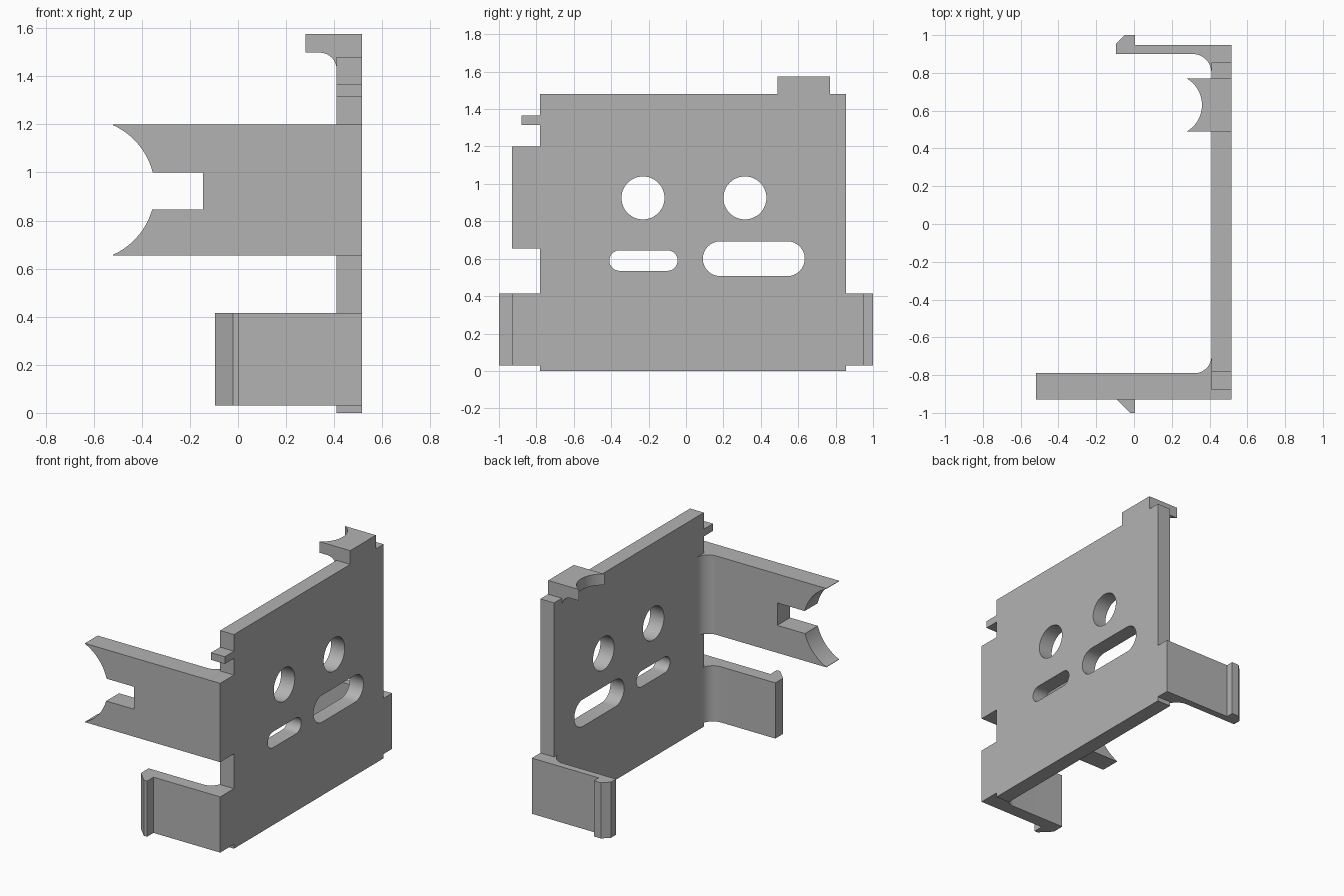
import bpy, bmesh
from math import pi, cos, sin
from mathutils import Vector, Matrix

cube = bpy.data.objects.get("Cube")
if cube:
    bpy.data.objects.remove(cube, do_unlink=True)

steel = bpy.data.materials.new("plain grey")
steel.use_nodes = True
grey = (0.45, 0.45, 0.45, 1)
steel.diffuse_color = grey
steel.node_tree.nodes["Principled BSDF"].inputs["Base Color"].default_value = grey

# Each extrusion axis maps profile (u, v) and depth w into space
PLACE = {"x": lambda u, v, w: (w, u, v),
         "y": lambda u, v, w: (u, w, v),
         "z": lambda u, v, w: (u, v, w)}


def arc(cu, cv, r, a0, a1, n=16):
    return [(cu + r * cos(a0 + (a1 - a0) * i / n),
             cv + r * sin(a0 + (a1 - a0) * i / n)) for i in range(n + 1)]


def slot(u0, u1, v, r):
    return arc(u1 - r, v, r, -pi / 2, pi / 2) + arc(u0 + r, v, r, pi / 2, 3 * pi / 2)


def extrude(name, profile, axis, w0, w1):
    bm = bmesh.new()
    place = PLACE[axis]
    face = bm.faces.new([bm.verts.new(place(u, v, w0)) for u, v in profile])
    moved = bmesh.ops.extrude_face_region(bm, geom=[face])["geom"]
    offset = Vector(place(0, 0, w1 - w0))
    bmesh.ops.translate(bm, verts=[g for g in moved if isinstance(g, bmesh.types.BMVert)], vec=offset)
    bmesh.ops.recalc_face_normals(bm, faces=bm.faces)
    mesh = bpy.data.meshes.new(name)
    bm.to_mesh(mesh)
    bm.free()
    mesh.materials.append(steel)
    obj = bpy.data.objects.new(name, mesh)
    bpy.context.collection.objects.link(obj)
    return obj


def rect(u0, u1, v0, v1):
    return [(u0, v0), (u1, v0), (u1, v1), (u0, v1)]


def cut(obj, cutters):
    for c in cutters:
        mod = obj.modifiers.new("cut", "BOOLEAN")
        mod.operation = "DIFFERENCE"
        mod.solver = "EXACT"
        mod.object = c
        bpy.context.view_layer.objects.active = obj
        bpy.ops.object.modifier_apply(modifier=mod.name)
        bpy.data.objects.remove(c, do_unlink=True)


IN, OUT = 0.41, 0.515          # inner and outer plate faces
FRONT, BACK, TOP = -0.78, 0.855, 1.48

# Main plate with two round holes and two slots
plate = extrude("main_plate", rect(FRONT, BACK, 0, TOP), "x", IN, OUT)
holes = [arc(y, 0.925, 0.115, 0, 2 * pi, 48)[:-1] for y in (-0.23, 0.315)]
holes += [slot(-0.41, -0.045, 0.59, 0.055), slot(0.09, 0.635, 0.6, 0.093)]
cut(plate, [extrude("hole_cutter", h, "x", 0.3, 0.6) for h in holes])

# Upper front arm with forked, curved end
r = 0.09
arm_profile = [(OUT, -0.93), (OUT, FRONT), (IN, FRONT)]
arm_profile += arc(IN - r, -0.79 + r, r, 0, -pi / 2)
arm_profile += [(-0.52, -0.79), (-0.52, -0.93)]
arm = extrude("front_arm", arm_profile, "z", 0.655, 1.2)
cut(arm, [extrude("round_cutter", arc(-0.6415, 0.927, 0.296, 0, 2 * pi, 64)[:-1], "y", -1.1, -0.6),
          extrude("notch_cutter", rect(-0.6, -0.145, 0.845, 1.0), "y", -1.1, -0.6)])

# Lower front clip with an outward hook
clip = [(OUT, -0.93), (OUT, FRONT), (IN, FRONT)]
clip += arc(IN - r, -0.84 + r, r, 0, -pi / 2)
clip += [(-0.095, -0.84), (-0.095, -0.925), (-0.02, -1.0), (0.005, -1.0), (0.005, -0.93)]
extrude("front_clip", clip, "z", 0.03, 0.415)

# Lower back clip with an outward hook
r = 0.1
clip = [(OUT, 0.948), (OUT, BACK), (IN, BACK)]
clip += arc(IN - r, 0.9 - r, r, 0, pi / 2)
clip += [(-0.095, 0.9), (-0.095, 0.955), (-0.05, 1.0), (0.005, 1.0), (0.005, 0.948)]
extrude("back_clip", clip, "z", 0.03, 0.415)

# Top tab bent inward, with a scooped end
r = 0.07
tab = [(OUT, 1.575), (OUT, TOP), (IN, TOP)]
tab += arc(IN - r, 1.498 - r, r, 0, pi / 2)
tab += [(0.28, 1.498), (0.28, 1.575)]
top_tab = extrude("top_tab", tab, "y", 0.49, 0.77)
cut(top_tab, [extrude("scoop_cutter", arc(0.1975, 0.63, 0.1625, 0, 2 * pi, 64)[:-1], "z", 1.3, 1.7)])

# Small peg on the front edge
extrude("front_peg", rect(-0.88, FRONT, 1.315, 1.365), "x", IN, OUT)

# Smooth the curved walls, keep edges sharp
for obj in bpy.context.collection.objects:
    if obj.type == "MESH":
        bpy.ops.object.select_all(action="DESELECT")
        obj.select_set(True)
        bpy.context.view_layer.objects.active = obj
        bpy.ops.object.shade_smooth_by_angle(angle=pi / 6)
